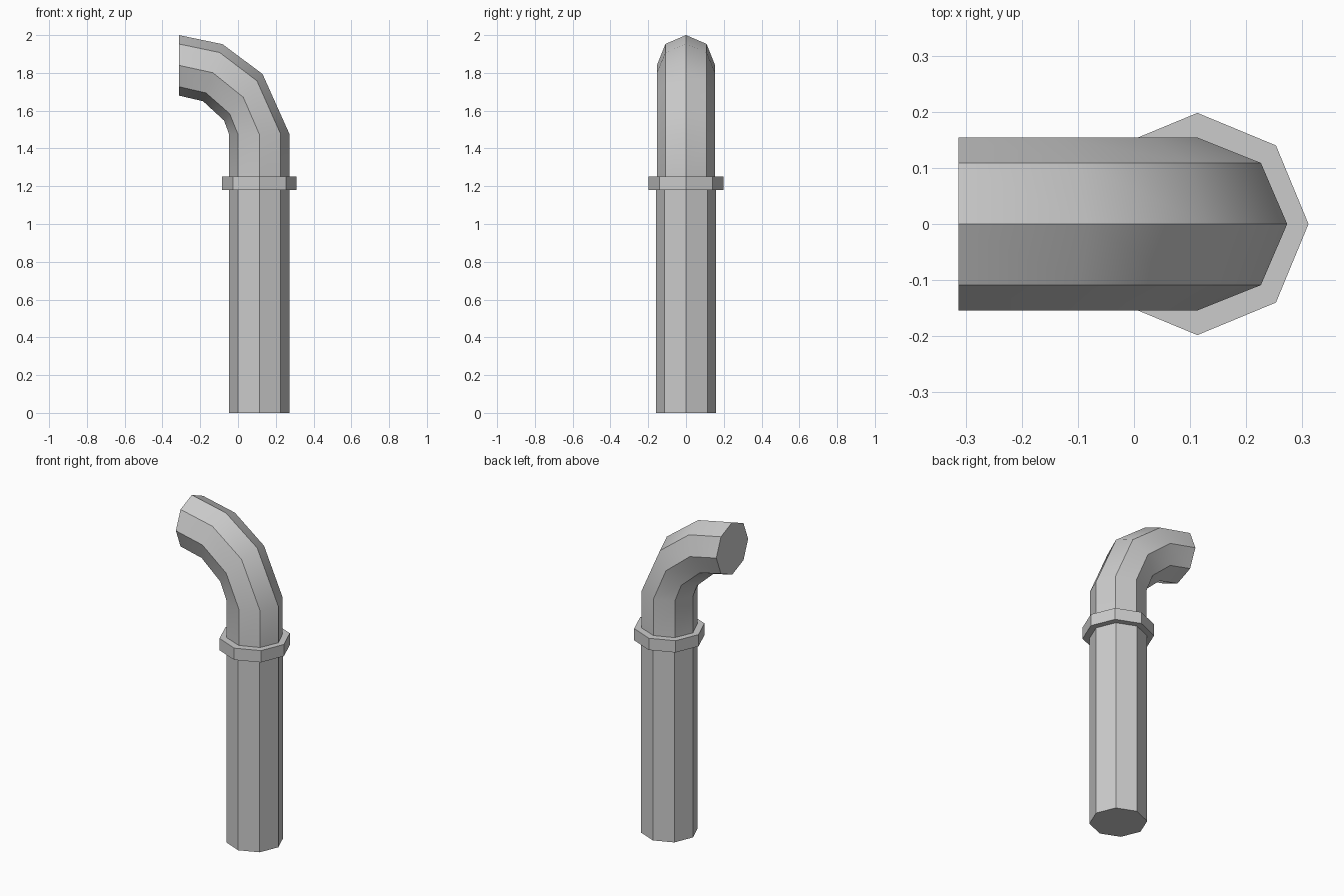
import bpy, bmesh, math

if "Cube" in bpy.data.objects:
    bpy.data.objects.remove(bpy.data.objects["Cube"])

SIDES = 8
CX = 0.113


def tube(name, sections, ry):
    """Octagonal tube through (inner point, outer point) sections in the xz plane."""
    bm = bmesh.new()
    rings = []
    for (ix, iz), (ox, oz) in sections:
        ring = []
        for i in range(SIDES):
            a = 2 * math.pi * i / SIDES
            t = (1 + math.cos(a)) / 2
            ring.append(bm.verts.new((ix + (ox - ix) * t, ry * math.sin(a), iz + (oz - iz) * t)))
        rings.append(ring)
    for low, high in zip(rings, rings[1:]):
        for i in range(SIDES):
            j = (i + 1) % SIDES
            bm.faces.new((low[i], low[j], high[j], high[i]))
    bm.faces.new(rings[0][::-1])
    bm.faces.new(rings[-1])
    bmesh.ops.recalc_face_normals(bm, faces=bm.faces)
    mesh = bpy.data.meshes.new(name)
    bm.to_mesh(mesh)
    bm.free()
    obj = bpy.data.objects.new(name, mesh)
    bpy.context.collection.objects.link(obj)
    return obj


def level(z, r):
    return ((CX - r, z), (CX + r, z))


# Straight lower pipe
tube("lower_pipe", [level(0, 0.16), level(1.21, 0.16)], 0.16)

# Collar around the joint
tube("collar", [level(1.18, 0.198), level(1.252, 0.198)], 0.198)

# Upper pipe with bent outlet, smooth along the bend only
elbow = tube("bent_pipe", [
    level(1.21, 0.16),
    level(1.475, 0.16),
    ((-0.074, 1.548), (0.130, 1.794)),
    ((-0.185, 1.650), (-0.082, 1.952)),
    ((-0.313, 1.680), (-0.313, 2.000)),
], 0.154)
bpy.context.view_layer.objects.active = elbow
elbow.select_set(True)
bpy.ops.object.shade_smooth_by_angle(angle=math.radians(35))
